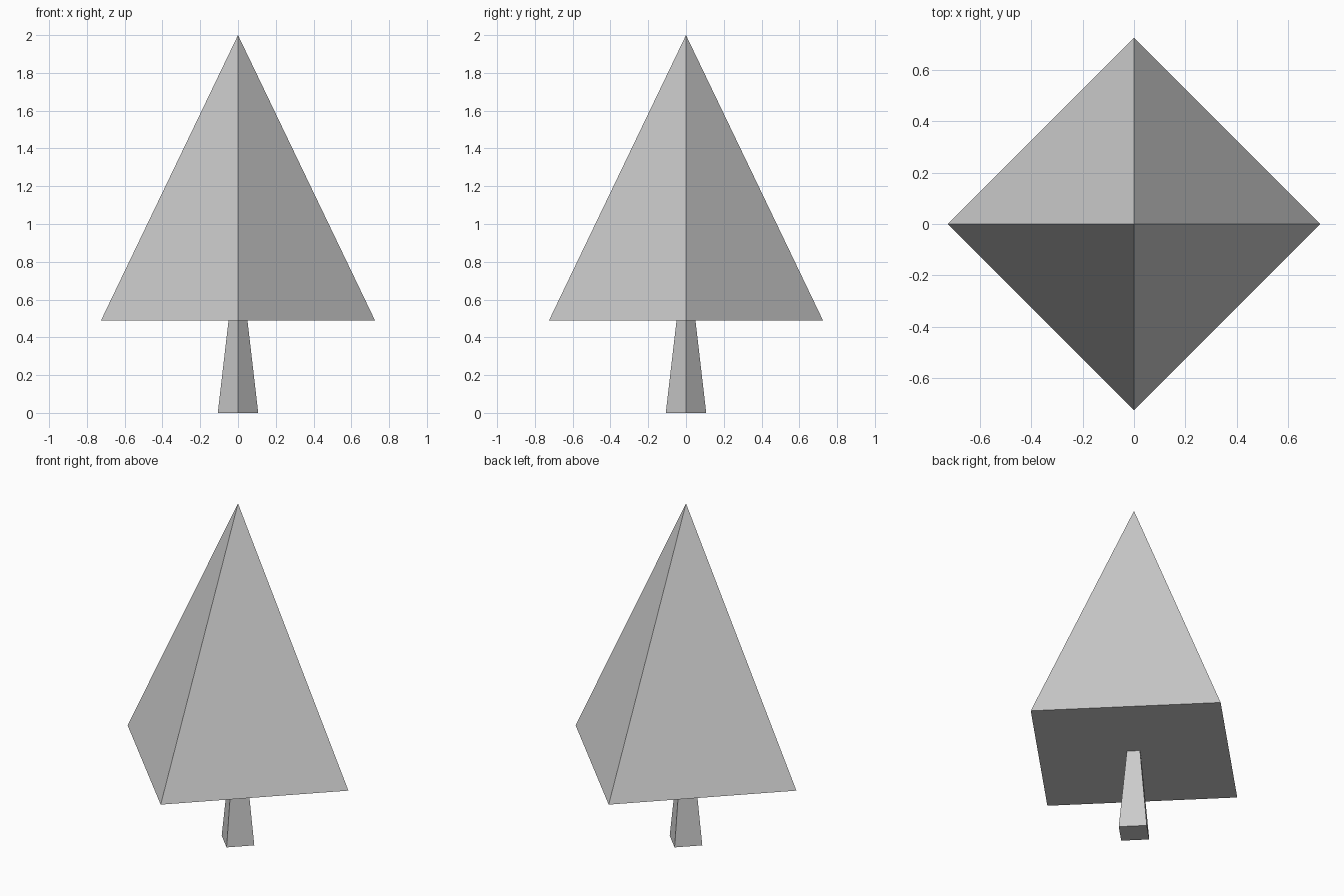
import bpy

if "Cube" in bpy.data.objects:
    bpy.data.objects.remove(bpy.data.objects["Cube"])

# One plain grey for the whole tree
grey = bpy.data.materials.new("light grey")
grey.diffuse_color = (0.6, 0.6, 0.6, 1.0)
grey.use_nodes = True
grey.node_tree.nodes["Principled BSDF"].inputs["Base Color"].default_value = grey.diffuse_color


def four_sided(name, r_bottom, r_top, z0, z1):
    """Four-sided cone or frustum with its corners on the x and y axes."""
    bpy.ops.mesh.primitive_cone_add(
        vertices=4, radius1=r_bottom, radius2=r_top, depth=z1 - z0,
        location=(0, 0, (z0 + z1) / 2))
    obj = bpy.context.object
    obj.name = name
    obj.data.materials.append(grey)
    return obj


# Tapered trunk
four_sided("trunk", 0.107, 0.05, 0.0, 0.49)

# Pyramid canopy
four_sided("canopy", 0.725, 0.0, 0.49, 2.0)
